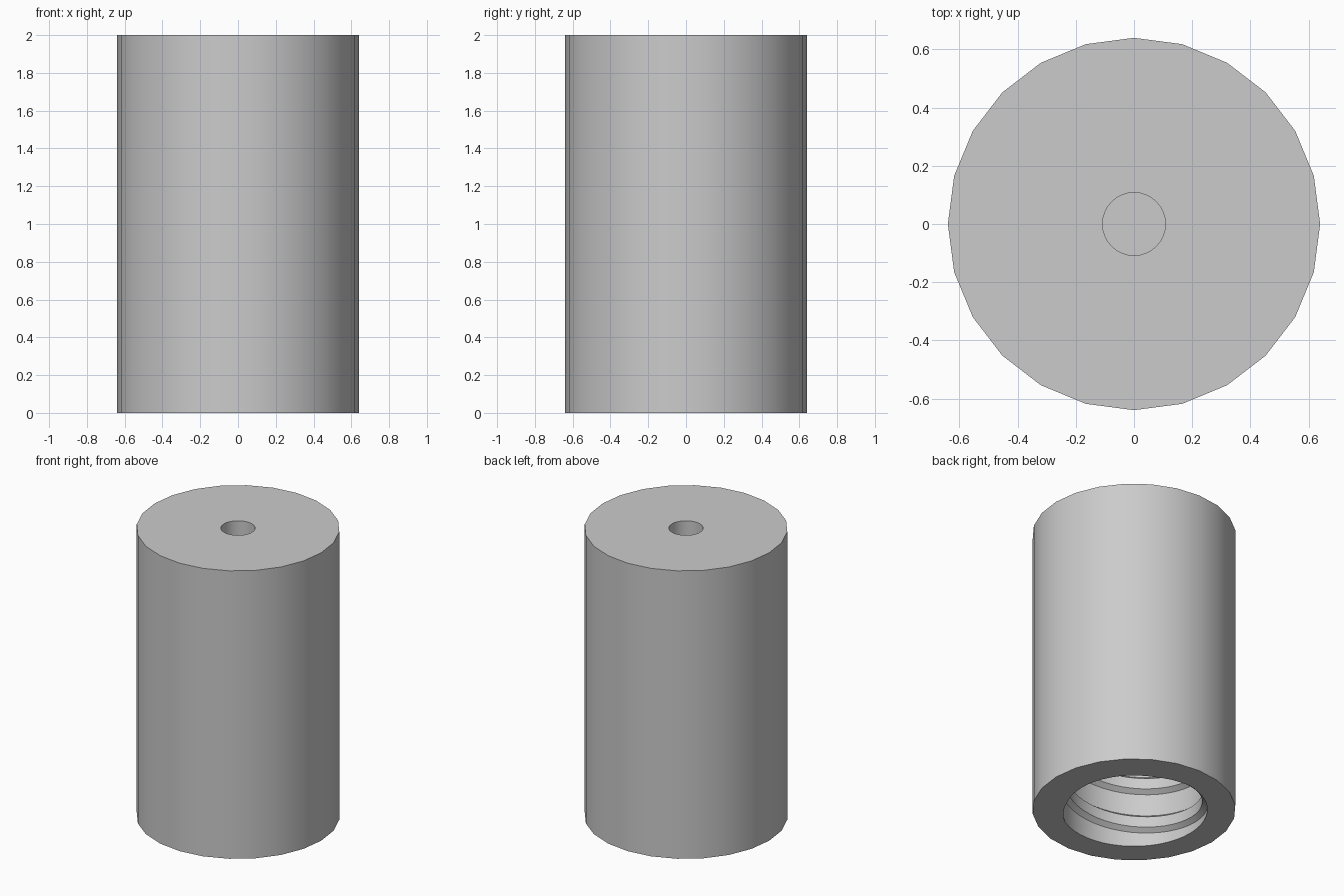
import bpy
import bmesh
from math import cos, sin, tau, radians

if "Cube" in bpy.data.objects:
    bpy.data.objects.remove(bpy.data.objects["Cube"], do_unlink=True)

HEIGHT, OUTER_R, HOLE_R = 2.0, 0.64, 0.108
BORE_TOP = 1.3
CREST_R, ROOT_R, PITCH, START_Z = 0.43, 0.462, 0.278, -0.078
STEPS = 48

grey = bpy.data.materials.new("light_grey")
grey.use_nodes = True
grey.diffuse_color = (0.6, 0.6, 0.6, 1)
grey.node_tree.nodes["Principled BSDF"].inputs["Base Color"].default_value = (0.6, 0.6, 0.6, 1)

bm = bmesh.new()

# Threaded bore: one turn of a profile (height, radius), stacked along a helix
profile = [(0, ROOT_R), (0.025, CREST_R), (0.1, CREST_R), (0.125, ROOT_R)]
count = len(profile)
levels = count * (int(BORE_TOP / PITCH) + 4)


def thread_point(step, level):
    turn, k = divmod(level, count)
    dz, r = profile[k]
    a = tau * step / STEPS
    z = START_Z + (turn - 2) * PITCH + dz + PITCH * step / STEPS
    return r * cos(a), r * sin(a), z


grid = [[bm.verts.new(thread_point(i, k)) for k in range(levels)] for i in range(STEPS)]
for i in range(STEPS):
    # the last column joins the first one, a full turn higher
    shift = count if i == STEPS - 1 else 0
    nxt = grid[(i + 1) % STEPS]
    for k in range(levels - 1 - count):
        bm.faces.new((grid[i][k], grid[i][k + 1], nxt[k + 1 + shift], nxt[k + shift]))

# Trim the thread flat at the mouth and at the top of the bore
for z, direction in ((0, -1), (BORE_TOP, 1)):
    bmesh.ops.bisect_plane(bm, geom=bm.verts[:] + bm.edges[:] + bm.faces[:], dist=1e-5,
                           plane_co=(0, 0, z), plane_no=(0, 0, direction), clear_outer=True)
bmesh.ops.delete(bm, geom=[v for v in bm.verts if not v.link_faces], context="VERTS")


def tube(radius, sides, z0, z1):
    rings = [[bm.verts.new((radius * cos(tau * i / sides), radius * sin(tau * i / sides), z))
              for i in range(sides)] for z in (z0, z1)]
    low, high = rings
    for i in range(sides):
        j = (i + 1) % sides
        bm.faces.new((low[i], low[j], high[j], high[i]))


# Outer wall and the narrow hole through the top
tube(OUTER_R, 24, 0, HEIGHT)
tube(HOLE_R, 32, BORE_TOP, HEIGHT)

# Flat rings: bottom face, bore ceiling and top face
for z in (0, BORE_TOP, HEIGHT):
    rim = [e for e in bm.edges if e.is_boundary and all(abs(v.co.z - z) < 1e-4 for v in e.verts)]
    bmesh.ops.triangle_fill(bm, edges=rim, use_beauty=True, normal=(0, 0, 1))

bmesh.ops.recalc_face_normals(bm, faces=bm.faces[:])
mesh = bpy.data.meshes.new("threaded_sleeve")
bm.to_mesh(mesh)
bm.free()
mesh.materials.append(grey)
sleeve = bpy.data.objects.new("threaded_sleeve", mesh)
bpy.context.collection.objects.link(sleeve)
bpy.context.view_layer.objects.active = sleeve
sleeve.select_set(True)
bpy.ops.object.shade_smooth_by_angle(angle=radians(30))
